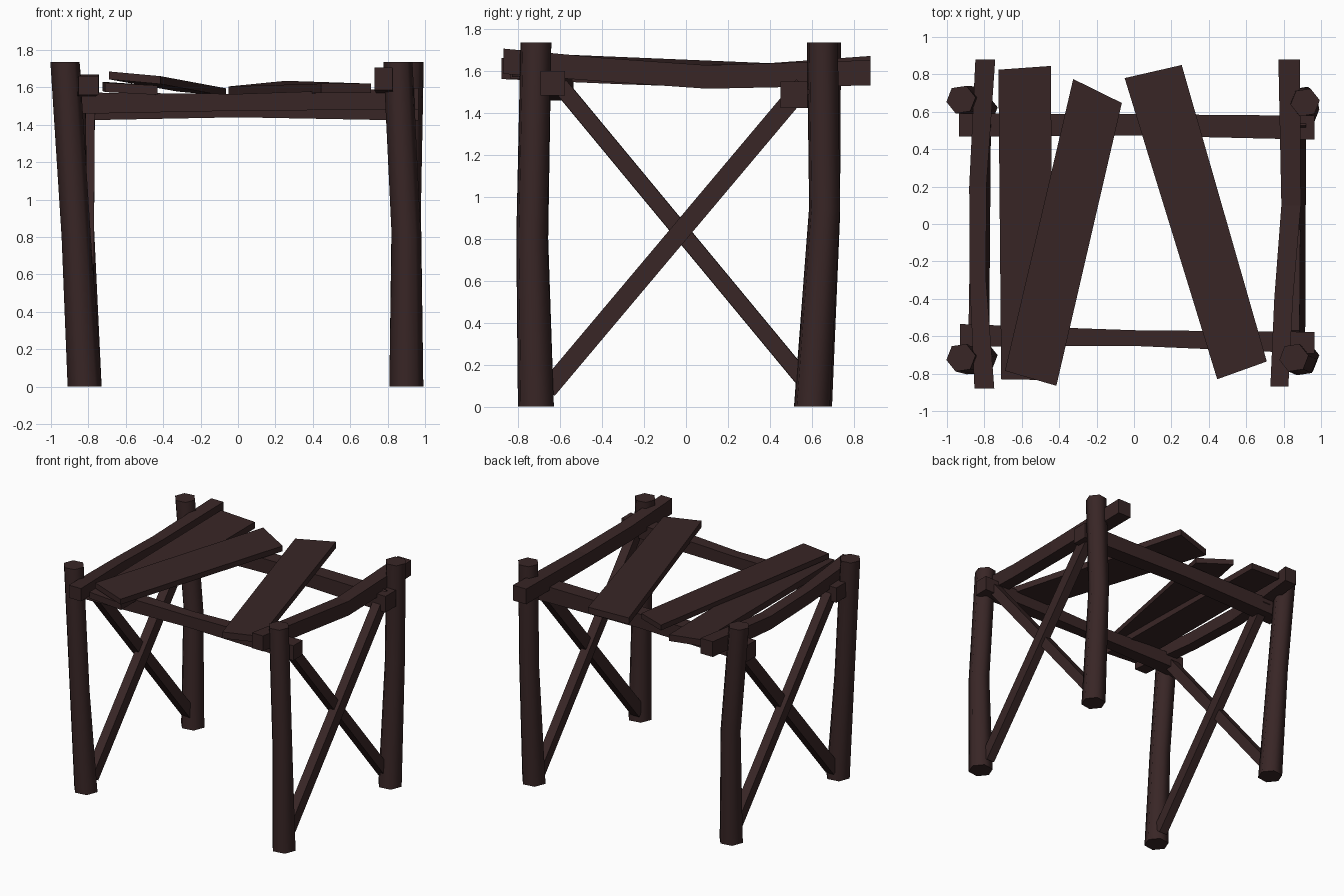
import bpy, bmesh, math
from mathutils import Vector

if "Cube" in bpy.data.objects:
    bpy.data.objects.remove(bpy.data.objects["Cube"])

wood = bpy.data.materials.new("dark brown wood")
wood.diffuse_color = (0.04, 0.019, 0.019, 1)
wood.use_nodes = True
wood.node_tree.nodes["Principled BSDF"].inputs["Base Color"].default_value = wood.diffuse_color


def finish(name, bm, smooth=False):
    bmesh.ops.recalc_face_normals(bm, faces=bm.faces)
    me = bpy.data.meshes.new(name)
    bm.to_mesh(me)
    bm.free()
    me.materials.append(wood)
    ob = bpy.data.objects.new(name, me)
    bpy.context.collection.objects.link(ob)
    if smooth:
        bpy.context.view_layer.objects.active = ob
        ob.select_set(True)
        bpy.ops.object.shade_smooth_by_angle(angle=math.radians(65))
        ob.select_set(False)


def sweep(name, pts, u, v, profiles, smooth=False):
    """Loft one profile per path point, laid out along axes u and v."""
    bm = bmesh.new()
    u, v = Vector(u), Vector(v)
    rings = [[bm.verts.new(Vector(p) + u * a + v * b) for a, b in prof]
             for p, prof in zip(pts, profiles)]
    n = len(rings[0])
    for r0, r1 in zip(rings, rings[1:]):
        for i in range(n):
            j = (i + 1) % n
            bm.faces.new((r0[i], r0[j], r1[j], r1[i]))
    bm.faces.new(rings[0])
    bm.faces.new(rings[-1])
    finish(name, bm, smooth)


def rect(a, b):
    return [(-a, -b), (a, -b), (a, b), (-a, b)]


def hexagon(r, turn=0.15):
    return [(r * math.cos(turn + k * math.pi / 3), r * math.sin(turn + k * math.pi / 3))
            for k in range(6)]


X, Y, Z = (1, 0, 0), (0, 1, 0), (0, 0, 1)

# Four crooked log legs: bottom, bend, top
legs = {
    "front_left_leg": [(-0.82, -0.715, 0), (-0.865, -0.73, 0.8), (-0.925, -0.715, 1.735)],
    "back_left_leg": [(-0.82, 0.61, 0), (-0.85, 0.66, 0.9), (-0.925, 0.665, 1.735)],
    "front_right_leg": [(0.9, -0.715, 0), (0.9, -0.735, 0.8), (0.855, -0.715, 1.735)],
    "back_right_leg": [(0.9, 0.6, 0), (0.9, 0.66, 0.95), (0.915, 0.65, 1.735)],
}
for name, pts in legs.items():
    sweep(name, pts, X, Y, [hexagon(0.092), hexagon(0.079), hexagon(0.079)], True)

# Cross beams along x
sweep("front_beam", [(-0.93, -0.595, 1.515), (0, -0.61, 1.52), (0.965, -0.635, 1.54)],
      Y, Z, [rect(0.06, 0.058), rect(0.042, 0.045), rect(0.058, 0.058)])
sweep("back_beam", [(-0.935, 0.53, 1.485), (0, 0.53, 1.495), (0.965, 0.515, 1.485)],
      Y, Z, [rect(0.062, 0.063), rect(0.057, 0.055), rect(0.064, 0.063)])

# Sagging side beams along y
sweep("left_side_beam",
      [(-0.8, -0.88, 1.61), (-0.835, -0.3, 1.585), (-0.835, 0.2, 1.57), (-0.795, 0.88, 1.61)],
      X, Z, [rect(0.053, 0.05), rect(0.044, 0.05), rect(0.046, 0.052), rect(0.053, 0.06)])
sweep("right_side_beam",
      [(0.777, -0.87, 1.645), (0.8, -0.4, 1.605), (0.84, 0.1, 1.57), (0.83, 0.88, 1.59)],
      X, Z, [rect(0.048, 0.06), rect(0.05, 0.056), rect(0.052, 0.056), rect(0.058, 0.06)])


# Diagonal braces on both sides
def brace(name, p, q, half_x, half_w):
    p, q = Vector(p), Vector(q)
    v = (q - p).normalized().cross(Vector(X))
    sweep(name, [p, q], X, v, [rect(half_x, half_w)] * 2)


brace("right_outer_brace", (0.88, -0.66, 0.08), (0.885, 0.56, 1.53), 0.035, 0.045)
brace("right_inner_brace", (0.85, -0.6, 1.53), (0.86, 0.6, 0.08), 0.035, 0.038)
brace("left_outer_brace", (-0.83, 0.6, 0.08), (-0.85, -0.6, 1.53), 0.035, 0.04)
brace("left_inner_brace", (-0.81, -0.66, 0.08), (-0.8, 0.56, 1.53), 0.035, 0.045)


# Loose planks: four top corners and a thickness
def plank(name, corners, t):
    bm = bmesh.new()
    top = [bm.verts.new(c) for c in corners]
    low = [bm.verts.new((c[0], c[1], c[2] - t)) for c in corners]
    bm.faces.new(top)
    bm.faces.new(low)
    for i in range(4):
        j = (i + 1) % 4
        bm.faces.new((top[i], top[j], low[j], low[i]))
    finish(name, bm)


plank("left_plank", [(-0.725, 0.825, 1.63), (-0.445, 0.845, 1.605),
                     (-0.43, -0.835, 1.61), (-0.71, -0.83, 1.625)], 0.05)
plank("middle_plank", [(-0.325, 0.775, 1.62), (-0.065, 0.647, 1.595),
                       (-0.415, -0.865, 1.66), (-0.69, -0.785, 1.685)], 0.042)
plank("right_plank", [(-0.05, 0.78, 1.605), (0.255, 0.85, 1.635),
                      (0.71, -0.735, 1.62), (0.445, -0.83, 1.62)], 0.05)
